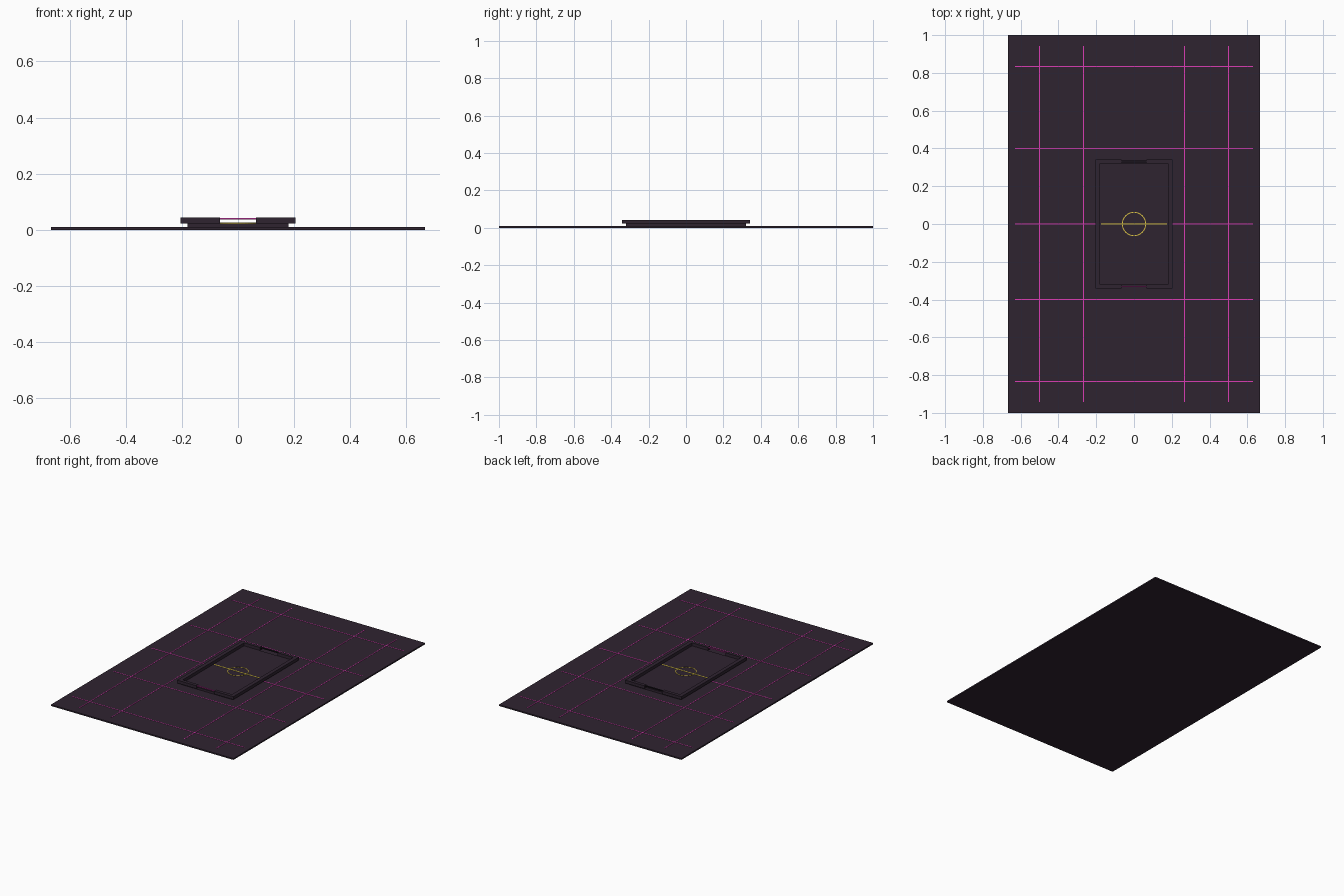
import bpy, bmesh, math

if "Cube" in bpy.data.objects:
    bpy.data.objects.remove(bpy.data.objects["Cube"])


def material(name, rgb):
    m = bpy.data.materials.new(name)
    m.diffuse_color = (*rgb, 1)
    m.use_nodes = True
    m.node_tree.nodes["Principled BSDF"].inputs["Base Color"].default_value = m.diffuse_color
    return m


DARK = material("dark plum", (0.028, 0.017, 0.030))
BLACK = material("near black", (0.010, 0.007, 0.012))
PINK = material("neon magenta", (0.72, 0.045, 0.46))
YELLOW = material("neon yellow", (0.80, 0.62, 0.06))


def finish(name, bm, mat):
    me = bpy.data.meshes.new(name)
    bm.to_mesh(me)
    bm.free()
    me.materials.append(mat)
    ob = bpy.data.objects.new(name, me)
    bpy.context.collection.objects.link(ob)
    return ob


def box(name, x0, x1, y0, y1, z0, z1, mat):
    bm = bmesh.new()
    bmesh.ops.create_cube(bm, size=1)
    for v in bm.verts:
        v.co = (x1 if v.co.x > 0 else x0,
                y1 if v.co.y > 0 else y0,
                z1 if v.co.z > 0 else z0)
    return finish(name, bm, mat)


FLOOR, FIELD, TOP = 0.009, 0.023, 0.043
BX, BY = 0.18, 0.32        # playing field half size
RX, RY = 0.205, 0.342      # rail outer half size
GOAL = 0.065               # goal half width

# Floor slab
box("floor_slab", -0.6667, 0.6667, -1, 1, 0, FLOOR, DARK)

# Glowing grid lines on the floor
w = 0.0022
for x in (-0.5, -0.267, 0.267, 0.5):
    box("floor_line_long", x - w, x + w, -0.942, 0.942, FLOOR, FLOOR + 0.0015, PINK)
for y in (-0.833, -0.4, 0.4, 0.833):
    box("floor_line_cross", -0.63, 0.63, y - w, y + w, FLOOR, FLOOR + 0.0013, PINK)
for s in (-1, 1):
    xs = sorted((s * BX, s * 0.63))
    box("floor_line_middle", *xs, -0.003, 0.003, FLOOR, FLOOR + 0.0013, PINK)

# Raised playing field
box("field_base", -BX, BX, -BY, BY, FLOOR, FIELD, DARK)

# Rails with a goal opening at each end
for s in (-1, 1):
    box("side_rail", *sorted((s * BX, s * RX)), -RY, RY, FIELD, TOP, DARK)
    for e in (-1, 1):
        box("end_rail", *sorted((s * GOAL, s * BX)), *sorted((e * BY, e * RY)), FIELD, TOP, DARK)

# Goal crossbars: front glows, back is dark
box("front_goal_bar", -GOAL, GOAL, -0.334, -0.328, 0.036, 0.041, PINK)
box("back_goal_bar", -GOAL, GOAL, 0.326, 0.335, 0.036, 0.041, BLACK)

# Centre line and centre circle
box("centre_line", -0.176, 0.176, -0.0035, 0.0035, FIELD, FIELD + 0.0015, YELLOW)
bm = bmesh.new()
N = 32
rings = []
for r, z in ((0.060, FIELD), (0.064, FIELD), (0.064, FIELD + 0.002), (0.060, FIELD + 0.002)):
    rings.append([bm.verts.new((r * math.cos(2 * math.pi * i / N),
                                r * math.sin(2 * math.pi * i / N), z)) for i in range(N)])
for k in range(4):
    a, b = rings[k], rings[(k + 1) % 4]
    for i in range(N):
        j = (i + 1) % N
        bm.faces.new((a[i], a[j], b[j], b[i]))
bmesh.ops.recalc_face_normals(bm, faces=bm.faces[:])
finish("centre_circle", bm, YELLOW)
